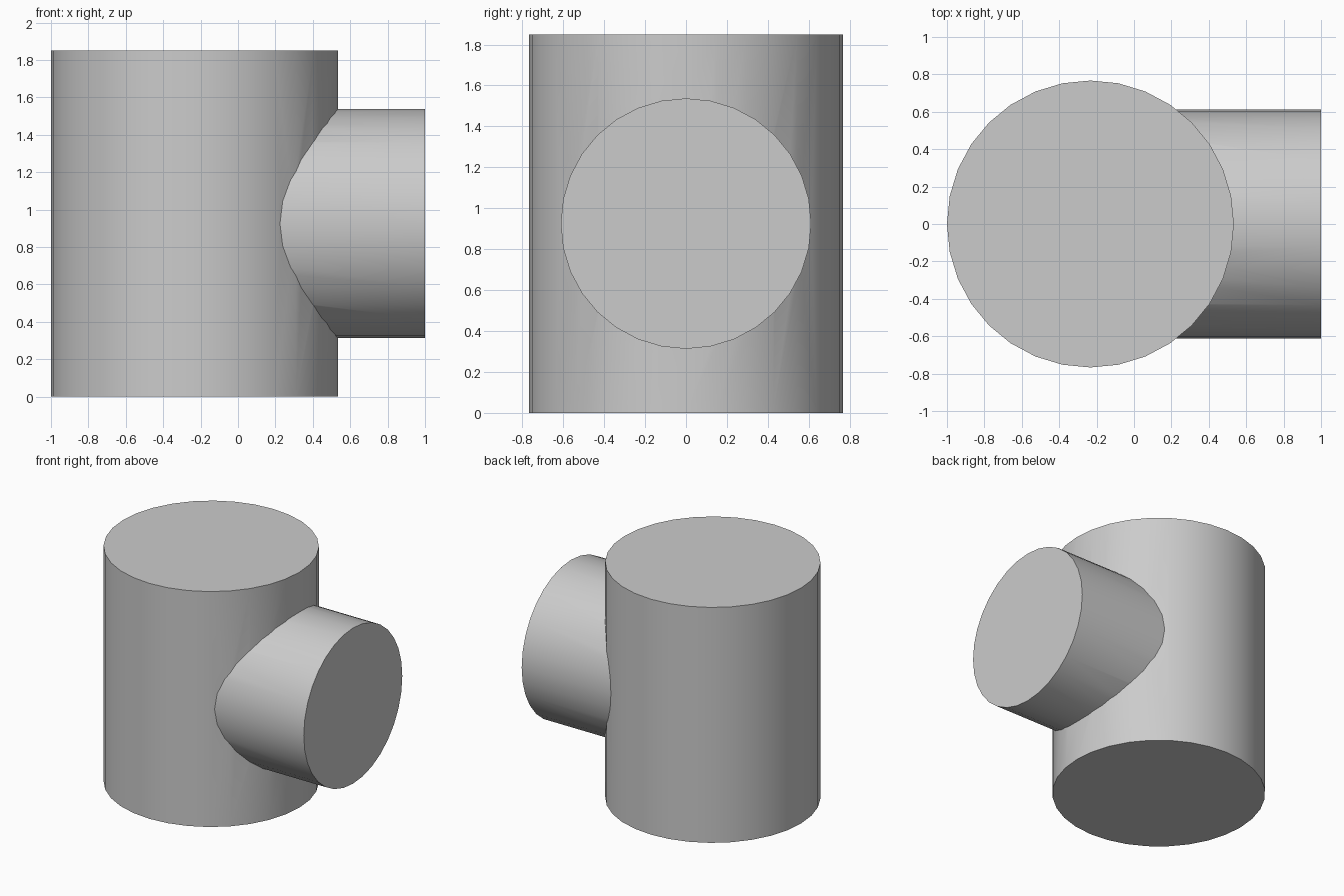
import bpy
import math

cube = bpy.data.objects.get("Cube")
if cube:
    bpy.data.objects.remove(cube, do_unlink=True)

HEIGHT = 1.85
BODY_RADIUS = 0.767
BRANCH_RADIUS = 0.612
BODY_X = BODY_RADIUS - 1

grey = bpy.data.materials.new("plain grey")
grey.use_nodes = True
colour = (0.6, 0.6, 0.6, 1)
grey.diffuse_color = colour
grey.node_tree.nodes["Principled BSDF"].inputs["Base Color"].default_value = colour


def cylinder(name, radius, length, location, tilt=0):
    bpy.ops.mesh.primitive_cylinder_add(
        vertices=32, radius=radius, depth=length,
        location=location, rotation=(0, tilt, 0))
    obj = bpy.context.object
    obj.name = name
    obj.data.materials.append(grey)
    return obj


# Side branch, running from the body's axis out to the right end
branch = cylinder("branch_cutter", BRANCH_RADIUS, 1 - BODY_X,
                  ((1 + BODY_X) / 2, 0, HEIGHT / 2), math.pi / 2)
branch.hide_render = True

# Upright body joined with the branch into one closed solid
body = cylinder("tee_body", BODY_RADIUS, HEIGHT, (BODY_X, 0, HEIGHT / 2))
union = body.modifiers.new("join_branch", 'BOOLEAN')
union.operation = 'UNION'
union.solver = 'EXACT'
union.object = branch
bpy.ops.object.modifier_apply(modifier=union.name)
bpy.data.objects.remove(branch, do_unlink=True)

# Smooth barrels with crisp rims and a crisp joint
bpy.ops.object.shade_smooth_by_angle(angle=math.radians(30))
